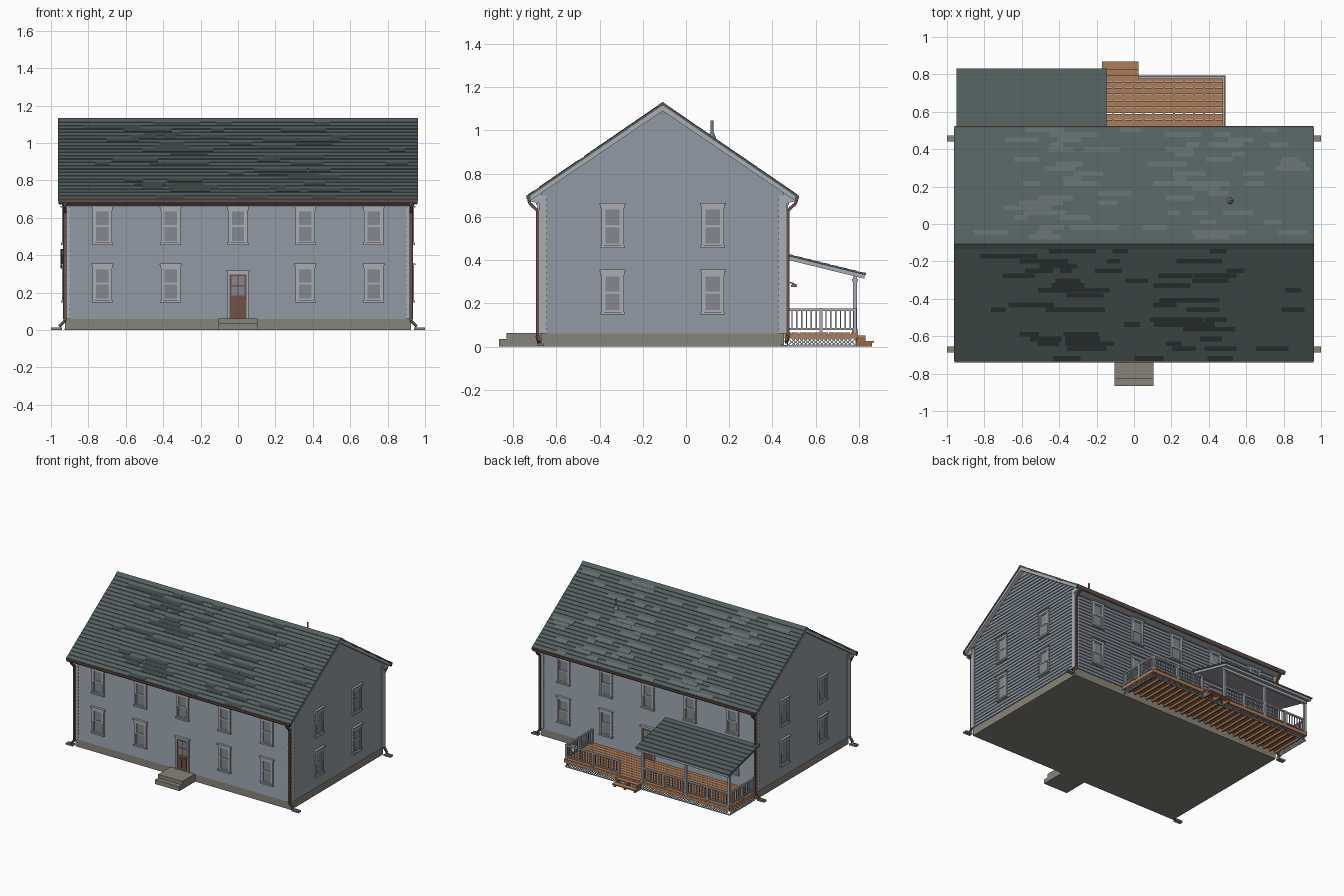
import bpy, bmesh, random
from math import pi
from mathutils import Matrix, Vector

if "Cube" in bpy.data.objects:
    bpy.data.objects.remove(bpy.data.objects["Cube"])

random.seed(4)
COL = dict(wall=(.24, .28, .32), trim=(.40, .42, .45), roof=(.085, .115, .115), dark=(.045, .06, .06),
           light=(.12, .15, .15), stone=(.25, .23, .19), wood=(.42, .20, .10), joist=(.30, .14, .07),
           glass=(.22, .25, .28), gutter=(.13, .08, .075), door=(.17, .08, .065), metal=(.2, .2, .2))
MATS = {}
for key, c in COL.items():
    MATS[key] = bpy.data.materials.new(key)
    MATS[key].diffuse_color = (*c, 1)


class Part:
    """Collects prisms and boxes into one mesh."""
    def __init__(self, name):
        self.name, self.bm, self.used = name, bmesh.new(), []

    def prism(self, sec, x0, x1, col, M=Matrix()):
        n = len(sec)
        a = x0 if isinstance(x0, list) else [x0] * n
        b = x1 if isinstance(x1, list) else [x1] * n
        if col not in self.used:
            self.used.append(col)
        A = [self.bm.verts.new(M @ Vector((a[i], *sec[i]))) for i in range(n)]
        B = [self.bm.verts.new(M @ Vector((b[i], *sec[i]))) for i in range(n)]
        faces = [A[::-1], B] + [[A[i], A[(i + 1) % n], B[(i + 1) % n], B[i]] for i in range(n)]
        for f in faces:
            self.bm.faces.new(f).material_index = self.used.index(col)

    def box(self, x0, x1, y0, y1, z0, z1, col, M=Matrix()):
        self.prism([(y0, z0), (y1, z0), (y1, z1), (y0, z1)], x0, x1, col, M)

    def bar(self, p, q, w, col):
        p, q = Vector(p), Vector(q)
        M = Matrix.Translation(p) @ (q - p).to_track_quat('X', 'Z').to_matrix().to_4x4()
        self.box(0, (q - p).length, -w / 2, w / 2, -w / 2, w / 2, col, M)

    def build(self, link=True):
        bmesh.ops.recalc_face_normals(self.bm, faces=self.bm.faces)
        me = bpy.data.meshes.new(self.name)
        self.bm.to_mesh(me)
        self.bm.free()
        for m in self.used:
            me.materials.append(MATS[m])
        return place(self.name, me, Matrix()) if link else me


def place(name, me, M):
    ob = bpy.data.objects.new(name, me)
    ob.matrix_world = M
    bpy.context.collection.objects.link(ob)
    return ob


HX, HY, YC = .925, .5625, -.108        # wall half sizes and depth centre
RIDGE, SLOPE, EAVE = 1.13, .685, .625
WALLS = {'front': (Matrix.Translation((0, YC - HY, 0)), HX),
         'back': (Matrix.Translation((0, YC + HY, 0)) @ Matrix.Rotation(pi, 4, 'Z'), HX),
         'right': (Matrix.Translation((HX, YC, 0)) @ Matrix.Rotation(pi / 2, 4, 'Z'), HY),
         'left': (Matrix.Translation((-HX, YC, 0)) @ Matrix.Rotation(-pi / 2, 4, 'Z'), HY)}

# foundation and house body
p = Part('foundation')
p.box(-HX, HX, YC - HY, YC + HY, 0, .06, 'stone')
p.build()
p = Part('house_body')
p.prism([(YC - HY, .06), (YC + HY, .06), (YC + HY, .71), (YC, 1.095), (YC - HY, .71)], -HX, HX, 'wall')
p.build()

# lapped clapboards on all four walls
for side, (M, half) in WALLS.items():
    p, z, h = Part(side + '_siding'), .06, .026
    gable = side in ('left', 'right')
    while z + h < (1.09 if gable else .70):
        sec = [(0, z), (-.007, z), (-.001, z + h), (0, z + h)]
        w = [min(half, (1.095 - s[1]) / SLOPE) if gable else half for s in sec]
        p.prism(sec, [-v for v in w], w, 'wall', M)
        z += h
    p.build()

# corner boards
p = Part('corner_boards')
for sx in (-1, 1):
    for sy in (-1, 1):
        x, y = sx * (HX - .008), YC + sy * (HY - .008)
        p.box(x - .018, x + .018, y - .018, y + .018, .06, .70, 'trim')
p.build()

# main roof: stepped shingle courses, rake boards, eave boxes, ridge cap
roof, tabs, rake, eave = Part('main_roof'), Part('roof_shingle_tabs'), Part('rake_boards'), Part('eave_boxes')
N = 24
for s in (-1, 1):
    P = lambda d, drop: (YC + s * d, RIDGE - SLOPE * d - drop)
    sec = [P(0, 0)]
    for i in range(1, N + 1):
        sec += [P(EAVE * i / N, 0), P(EAVE * i / N, .003)]
    sec += [P(EAVE, .014), P(0, .014)]
    roof.prism(sec, -.962, .962, 'roof')
    for k in range(90):
        i = random.randrange(1, N)
        x = max(-.85, min(.85, random.choice((-.38, .33, random.uniform(-.85, .85))) + random.gauss(0, .12)))
        w, d0, d1 = random.uniform(.03, .10), EAVE * i / N, EAVE * (i + .95) / N
        tabs.prism([P(d0, -.001), P(d1, -.001), P(d1, .003), P(d0, .003)], x - w, x + w,
                   'dark' if s < 0 else 'light')
    for x in (-.957, .925):
        rake.prism([P(0, .012), P(EAVE - .005, .012), P(EAVE - .005, .035), P(0, .04)], x, x + .032, 'trim')
    eave.prism([P(HY - .005, .012), P(EAVE - .01, .012), P(EAVE - .01, .035), (YC + s * (EAVE - .01), .672),
                (YC + s * (HY - .005), .66)], -.94, .94, 'trim')
roof.prism([(YC - .025, RIDGE - .016), (YC, RIDGE + .003), (YC + .025, RIDGE - .016)], -.962, .962, 'roof')
for p in (roof, tabs, rake, eave):
    p.build()

# gutters, downspouts, splash blocks
for s, side in ((-1, 'front'), (1, 'back')):
    Y = lambda d: YC + s * d
    p = Part(side + '_gutter')
    p.prism([(Y(.612), .700), (Y(.632), .700), (Y(.630), .685), (Y(.622), .674), (Y(.612), .674)], -.96, .96, 'gutter')
    p.build()
    for sx, name in ((-1, 'left'), (1, 'right')):
        p = Part(f'{side}_{name}_downspout')
        path = [(sx * .925, Y(.62), .68), (sx * .925, Y(.615), .662), (sx * .925, Y(.580), .63),
                (sx * .925, Y(.580), .05), (sx * .955, Y(.572), .02)]
        for a, b in zip(path, path[1:]):
            p.bar(a, b, .014, 'gutter')
        p.build()
        p = Part(f'{side}_{name}_splash_block')
        p.box(sx * .94, sx, Y(.548), Y(.58), 0, .008, 'stone')
        for d in (.548, .576):
            p.box(sx * .94, sx, Y(d), Y(d + .004), 0, .013, 'stone')
        p.build()

# sash window, wall plane y=0, facing -y, bottom at z=0
p = Part('window')
p.box(-.045, .045, -.008, 0, .01, .19, 'glass')
p.box(-.056, .056, -.022, 0, 0, .011, 'trim')
for s in (-1, 1):
    p.box(s * .040, s * .052, -.016, 0, .011, .19, 'trim')
p.box(-.055, .055, -.017, 0, .184, .200, 'trim')
p.box(-.060, .060, -.023, 0, .200, .208, 'trim')
for z0, z1, d in ((.011, .103, .011), (.097, .185, .013)):
    for s in (-1, 1):
        p.box(s * .033, s * .040, -d, 0, z0, z1, 'trim')
    p.box(-.04, .04, -d, 0, z0, z0 + .009, 'trim')
    p.box(-.04, .04, -d, 0, z1 - .008, z1, 'trim')
window = p.build(False)

# panelled door with glazed upper half
p = Part('door')
p.box(-.046, .046, -.009, 0, 0, .25, 'door')
for s in (-1, 1):
    p.box(s * .045, s * .056, -.016, 0, 0, .24, 'trim')
    p.box(s * .005, s * .034, -.013, 0, .02, .095, 'door')
    for z in (.125, .18):
        p.box(s * .004, s * .034, -.011, 0, z, z + .048, 'glass')
p.box(-.056, .056, -.017, 0, .238, .25, 'trim')
p.box(-.064, .064, -.024, 0, .25, .259, 'trim')
p.box(.036, .042, -.02, 0, .108, .114, 'metal')
door = p.build(False)

for side, (M, half) in WALLS.items():
    cols = (-.725, -.36, 0, .36, .725) if half == HX else (-.232, .232)
    for lvl, z in (('lower', .148), ('upper', .456)):
        for i, x in enumerate(cols):
            if len(cols) == 5 and i == 2 and lvl == 'lower':
                place(side + '_door', door, M @ Matrix.Translation((x, 0, .06)))
            else:
                place(f'{side}_{lvl}_window_{i + 1}', window, M @ Matrix.Translation((x, 0, z)))

# front stone steps
p = Part('front_steps')
p.box(-.105, .103, -.83, -.665, 0, .062, 'stone')
p.box(-.105, .103, -.865, -.83, 0, .034, 'stone')
p.build()

# back deck: boards, joists, rim
DX0, DX1, DY0, DY1 = -.93, .49, .456, .797
p = Part('deck_boards')
w = (DY1 - DY0) / 10
for i in range(10):
    p.box(DX0, DX1, DY0 + i * w, DY0 + (i + 1) * w - .003, .059, .066, 'wood')
p.build()
p = Part('deck_frame')
for i in range(27):
    x = DX0 + .004 + i * (DX1 - DX0 - .016) / 26
    p.box(x, x + .010, DY0, DY1 - .004, .040, .059, 'joist')
p.box(DX0, DX1, DY1 - .012, DY1 - .002, .038, .059, 'wood')
for x in (DX0, DX1 - .008):
    p.box(x, x + .008, DY0, DY1 - .003, .038, .059, 'wood')
p.build()

# lattice skirt
p = Part('deck_lattice')
def lattice(a, b):
    a, b = Vector(a), Vector(b)
    n = int((b - a).length / .018)
    step = (b - a) / n
    for i in range(n - 1):
        q0, q1 = a + step * i, a + step * (i + 2)
        p.bar((q0.x, q0.y, .004), (q1.x, q1.y, .038), .004, 'trim')
        p.bar((q1.x, q1.y, .004), (q0.x, q0.y, .038), .004, 'trim')
    p.bar((a.x, a.y, .004), (b.x, b.y, .004), .006, 'trim')
lattice((DX0 + .01, .786, 0), (DX1 - .01, .786, 0))
for x in (DX0 + .006, DX1 - .006):
    lattice((x, .47, 0), (x, .786, 0))
p.build()

# railings with balusters
p = Part('deck_railing')
def rail(a, b, posts):
    a, b = Vector(a), Vector(b)
    for z, t in ((.082, .009), (.170, .012)):
        p.bar((a.x, a.y, z), (b.x, b.y, z), t, 'trim')
    n = round((b - a).length / .023)
    for i in range(1, n):
        q = a.lerp(b, i / n)
        p.bar((q.x, q.y, .082), (q.x, q.y, .170), .006, 'trim')
    for i in range(posts + 1):
        q = a.lerp(b, i / posts)
        p.bar((q.x, q.y, .06), (q.x, q.y, .178), .015, 'trim')
XL, XR, YR = -.918, .478, .782
rail((XL, YR, 0), (-.175, YR, 0), 4)
rail((.028, YR, 0), (XR, YR, 0), 2)
for x in (XL, XR):
    rail((x, .468, 0), (x, YR, 0), 2)
p.build()

# deck stairs
p = Part('deck_steps')
for y, z in ((.79, .042), (.83, .018)):
    p.box(-.17, .025, y, y + .04, z, z + .008, 'wood')
for x in (-.165, -.078, .008):
    p.prism([(.79, 0), (.86, 0), (.86, .018), (.83, .018), (.83, .042), (.79, .042)], x, x + .012, 'joist')
p.build()

# covered porch: roof, posts and beam
p = Part('porch_roof')
p.prism([(.45, .432), (.832, .338), (.832, .330), (.45, .424)], -.95, -.147, 'roof')
for i in range(9):
    f = lambda t: (.455 + .376 * t, .4308 - .0925 * t)
    (y0, z0), (y1, z1) = f(i / 9), f((i + 1) / 9)
    p.prism([(y0, z0), (y1, z1 + .003), (y1, z1 - .002), (y0, z0 - .002)], -.95, -.147, 'roof')
p.prism([(.455, .424), (.825, .332), (.825, .314), (.455, .405)], -.942, -.155, 'trim')
p.build()
p = Part('porch_posts')
for x in (XL, -.547, -.175):
    p.box(x - .009, x + .009, YR - .009, YR + .009, .06, .322, 'trim')
    for z in (.066, .30):
        p.box(x - .013, x + .013, YR - .013, YR + .013, z, z + .012, 'trim')
p.box(XL - .009, -.166, YR - .009, YR + .009, .303, .324, 'trim')
p.build()

# wall lamp beside the back door
p = Part('porch_lamp')
p.bar((-.09, .455, .285), (-.09, .48, .297), .006, 'metal')
p.bar((-.09, .48, .297), (-.09, .50, .290), .006, 'metal')
p.prism([(.490, .290), (.510, .290), (.515, .276), (.485, .276)], -.10, -.08, 'metal')
p.build()

# roof vent pipe
bpy.ops.mesh.primitive_cylinder_add(vertices=16, radius=.007, depth=.11, location=(.515, .12, .99))
pipe = bpy.context.object
pipe.name = 'roof_vent_pipe'
pipe.data.materials.append(MATS['metal'])
bpy.ops.object.shade_smooth_by_angle()
bpy.ops.mesh.primitive_cone_add(vertices=16, radius1=.02, radius2=.008, depth=.03, location=(.515, .12, .977))
bpy.context.object.name = 'vent_flashing'
bpy.context.object.data.materials.append(MATS['metal'])
bpy.ops.object.shade_smooth_by_angle()

for m in bpy.data.materials:
    if m.users and not m.is_grease_pencil:
        m.use_nodes = True
        m.node_tree.nodes["Principled BSDF"].inputs["Base Color"].default_value = m.diffuse_color
